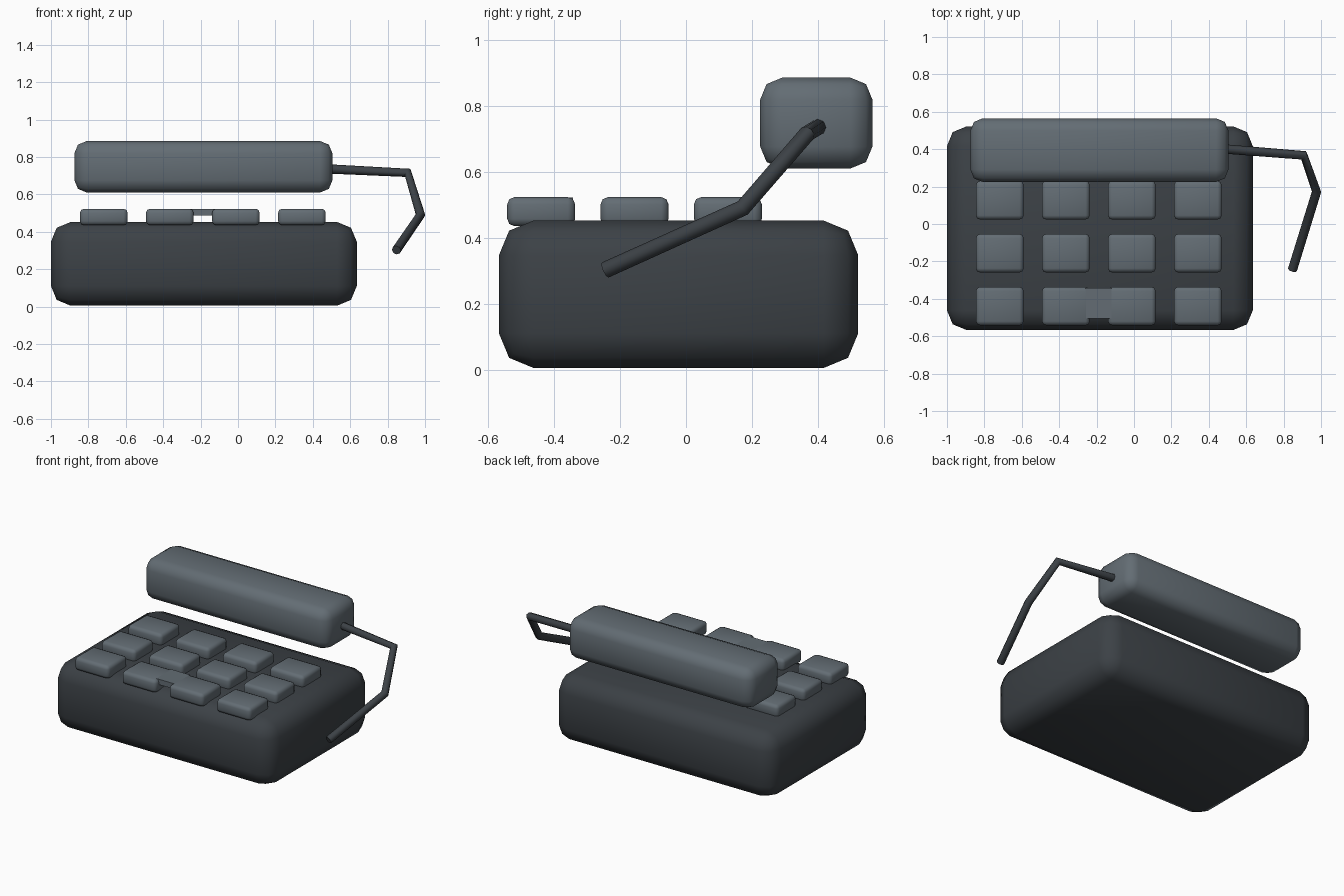
import bpy
import math
from mathutils import Vector

cube = bpy.data.objects.get("Cube")
if cube:
    bpy.data.objects.remove(cube, do_unlink=True)


def material(name, rgb):
    mat = bpy.data.materials.new(name)
    mat.use_nodes = True
    mat.diffuse_color = (*rgb, 1)
    mat.node_tree.nodes["Principled BSDF"].inputs["Base Color"].default_value = (*rgb, 1)
    return mat


dark = material("dark charcoal", (0.045, 0.053, 0.061))
grey = material("slate grey", (0.125, 0.152, 0.174))


def rounded_box(name, low, high, bevel, mat, segments=2):
    """Box between two corners with softened edges."""
    low, high = Vector(low), Vector(high)
    bpy.ops.mesh.primitive_cube_add(size=1, location=(low + high) / 2)
    obj = bpy.context.object
    obj.name = name
    obj.scale = high - low
    bpy.ops.object.transform_apply(location=False, rotation=False, scale=True)
    if bevel:
        mod = obj.modifiers.new("soft edges", "BEVEL")
        mod.width = bevel
        mod.segments = segments
        bpy.ops.object.modifier_apply(modifier=mod.name)
        bpy.ops.object.shade_smooth_by_angle(angle=math.radians(50))
    obj.data.materials.append(mat)
    return obj


# Main body and the roller block floating above its back edge
rounded_box("body", (-1, -0.567, 0.005), (0.635, 0.522, 0.452), 0.105, dark)
rounded_box("roller", (-0.875, 0.225, 0.61), (0.505, 0.565, 0.885), 0.066, grey)

# Grid of keys
key_w, key_d = 0.255, 0.206
for row in range(3):
    for col in range(4):
        x = -0.845 + col * 0.353
        y = -0.542 + row * 0.283
        rounded_box(f"key_{row + 1}_{col + 1}", (x, y, 0.435),
                    (x + key_w, y + key_d, 0.523), 0.022, grey)

# Thin bridge joining the two middle keys of the front row
rounded_box("key_bridge", (-0.26, -0.505, 0.486), (-0.12, -0.343, 0.522), 0, grey)

# Bent lever arm on the roller's end
curve = bpy.data.curves.new("lever_arm", "CURVE")
curve.dimensions = "3D"
curve.bevel_depth = 0.025
curve.bevel_resolution = 2
curve.use_fill_caps = True
path = [(0.46, 0.403, 0.737), (0.908, 0.367, 0.715),
        (0.976, 0.172, 0.49), (0.847, -0.245, 0.302)]
spline = curve.splines.new("POLY")
spline.points.add(len(path) - 1)
for point, co in zip(spline.points, path):
    point.co = (*co, 1)
arm = bpy.data.objects.new("lever_arm", curve)
bpy.context.collection.objects.link(arm)
curve.materials.append(dark)
bpy.ops.object.select_all(action="DESELECT")
arm.select_set(True)
bpy.context.view_layer.objects.active = arm
bpy.ops.object.convert(target="MESH")
bpy.ops.object.shade_smooth_by_angle(angle=math.radians(50))
